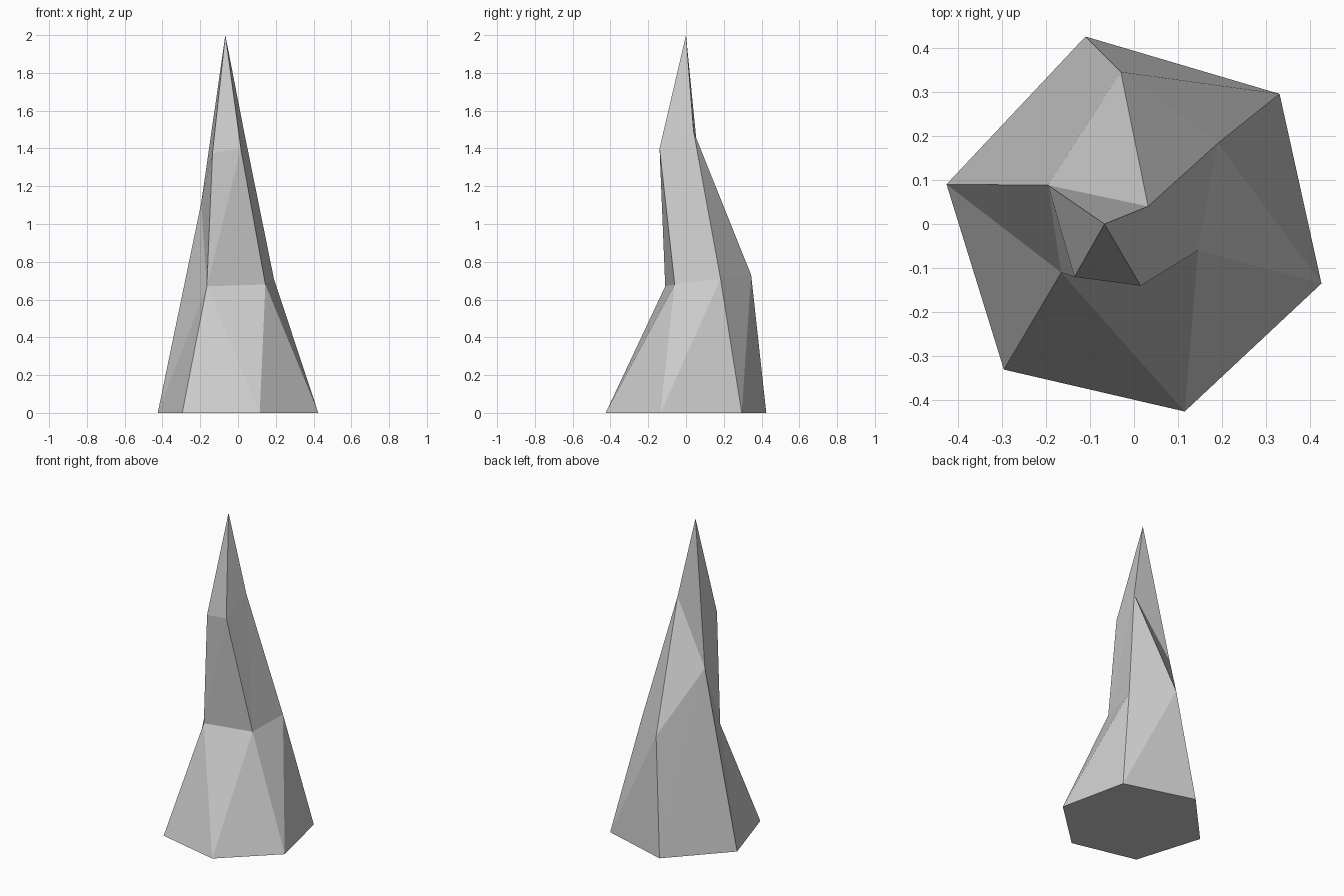
import bpy
import bmesh

default_cube = bpy.data.objects.get("Cube")
if default_cube:
    bpy.data.objects.remove(default_cube, do_unlink=True)


def make_material(name, colour):
    mat = bpy.data.materials.new(name)
    mat.use_nodes = True
    mat.diffuse_color = colour
    mat.node_tree.nodes["Principled BSDF"].inputs["Base Color"].default_value = colour
    return mat


# Corner points, one letter each: base ring, shoulder ring, neck ring and tip
corners = {
    # base, counter-clockwise from the back
    "A": (-0.11, 0.425, 0), "F": (-0.425, 0.09, 0), "E": (-0.295, -0.33, 0),
    "D": (0.115, -0.425, 0), "C": (0.425, -0.135, 0), "B": (0.33, 0.295, 0),
    # shoulder
    "a": (-0.03, 0.345, 0.73), "f": (-0.195, 0.088, 1.11), "d": (-0.165, -0.11, 0.67),
    "c": (0.145, -0.06, 0.68), "b": (0.19, 0.183, 0.71),
    # neck
    "p": (0.032, 0.04, 1.49), "q": (0.015, -0.14, 1.4), "r": (-0.135, -0.12, 1.375),
    "T": (-0.067, 0, 2),
}

# Facets, each spelled by its corners
underside = ["AFEDCB"]
skirt = ["AFf", "Afa", "FEd", "Fdf", "EDd", "Ddc", "DCc", "Ccb", "CBb", "BAa"]
neck = ["Bab", "abp", "afp", "fdr", "drq", "dqc", "cqp", "cpb"]
point = ["Tpq", "Tqr", "Trf", "Tfp"]

bm = bmesh.new()
verts = {name: bm.verts.new(position) for name, position in corners.items()}
for facet in underside + skirt + neck + point:
    bm.faces.new([verts[letter] for letter in facet])
bmesh.ops.recalc_face_normals(bm, faces=bm.faces[:])

mesh = bpy.data.meshes.new("rock_spire")
bm.to_mesh(mesh)
bm.free()
mesh.materials.append(make_material("pale grey stone", (0.6, 0.6, 0.6, 1)))
spire = bpy.data.objects.new("rock_spire", mesh)
bpy.context.collection.objects.link(spire)
